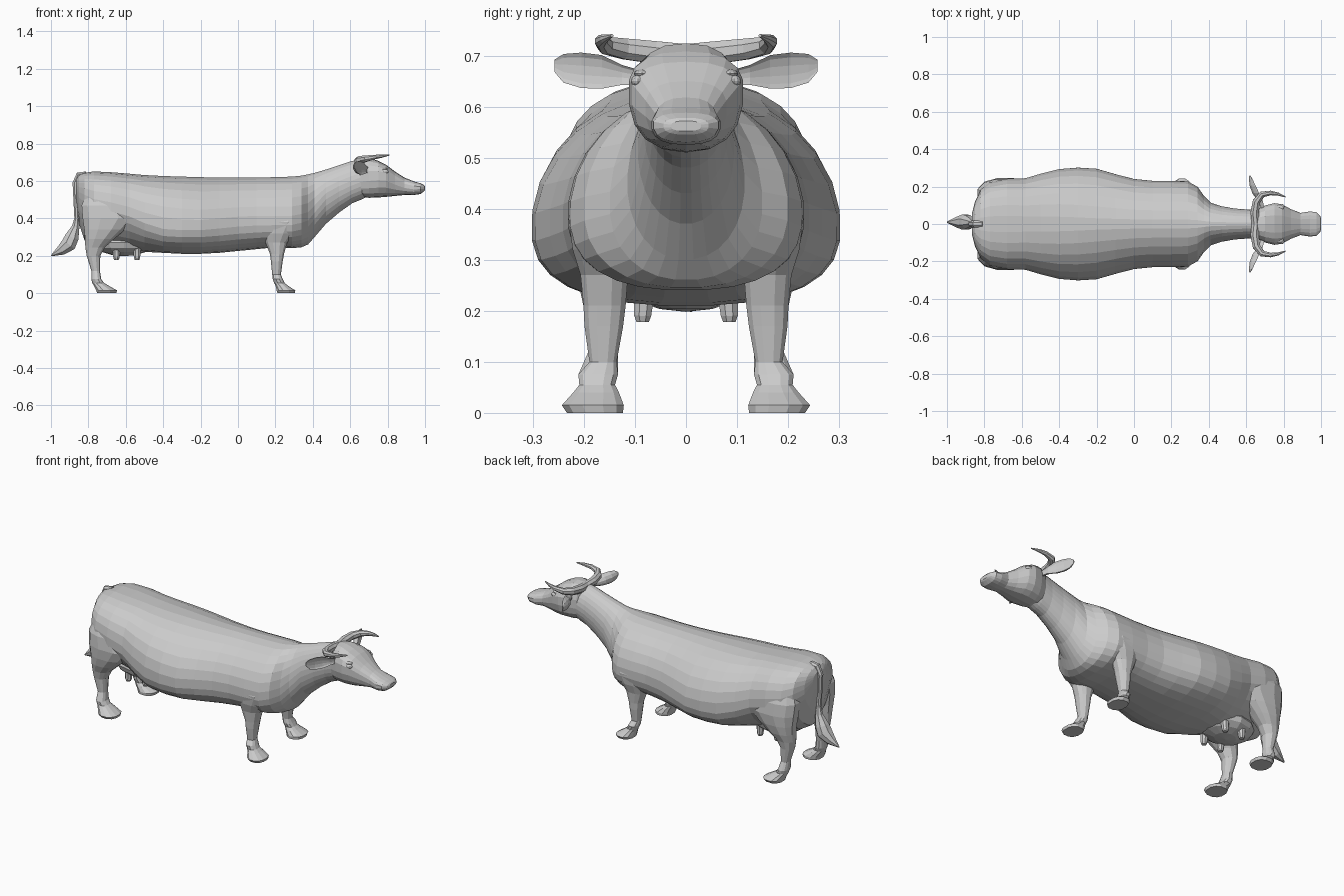
import bpy, bmesh
from math import sin, cos, pi, copysign
from mathutils import Vector, Matrix


def make(name, bm):
    bmesh.ops.recalc_face_normals(bm, faces=bm.faces)
    me = bpy.data.meshes.new(name)
    bm.to_mesh(me)
    bm.free()
    ob = bpy.data.objects.new(name, me)
    bpy.context.collection.objects.link(ob)
    return ob


def loft(name, rings, mirror=False):
    """Skin a list of closed rings and cap both ends."""
    bm = bmesh.new()
    vs = [[bm.verts.new(p) for p in r] for r in rings]
    n = len(vs[0])
    for a, b in zip(vs, vs[1:]):
        for i in range(n):
            j = (i + 1) % n
            bm.faces.new((a[i], a[j], b[j], b[i]))
    bm.faces.new(vs[0])
    bm.faces.new(vs[-1])
    ob = make(name, bm)
    if mirror:
        m = ob.modifiers.new("Mirror", 'MIRROR')
        m.use_axis = (False, True, False)
        m.use_mirror_merge = False
    return ob


def unit(n, p=1.0, q=None):
    """Superellipse outline points, exponent p above and q below."""
    out = []
    for i in range(n):
        t = 2 * pi * (i + 0.5) / n
        e = p if sin(t) > 0 or q is None else q
        out.append((copysign(abs(cos(t)) ** e, cos(t)), copysign(abs(sin(t)) ** e, sin(t))))
    return out


def slices(keys, n, upper, lower):
    """Upright rings from (x, bottom, top, half width, height of widest point)."""
    return [[(x, w * c, zw + s * ((zt - zw) if s > 0 else (zw - zb)))
             for c, s in unit(n, upper(x), lower(x))] for x, zb, zt, w, zw in keys]


def columns(keys, n=12):
    """Level rings from (z, x0, x1, y0, y1)."""
    return [[((x0 + x1) / 2 + (x1 - x0) / 2 * c, (y0 + y1) / 2 + (y1 - y0) / 2 * s, z)
             for c, s in unit(n, 0.85)] for z, x0, x1, y0, y1 in keys]


def tube(name, keys, ref, n=8, mirror=False):
    """Round tapered tube through (x, y, z, radius)."""
    pts = [Vector(k[:3]) for k in keys]
    rings = []
    for i, k in enumerate(keys):
        t = (pts[min(i + 1, len(pts) - 1)] - pts[max(i - 1, 0)]).normalized()
        u = t.cross(Vector(ref)).normalized()
        v = t.cross(u)
        rings.append([pts[i] + k[3] * (c * u + s * v) for c, s in unit(n)])
    return loft(name, rings, mirror)


def blob(name, loc, size, mirror=False):
    bm = bmesh.new()
    bmesh.ops.create_uvsphere(bm, u_segments=12, v_segments=8, radius=1,
                              matrix=Matrix.LocRotScale(Vector(loc), None, Vector(size)))
    ob = make(name, bm)
    if mirror:
        ob.modifiers.new("Mirror", 'MIRROR').use_axis = (False, True, False)
    return ob


def ramp(x, x0, x1, a, b):
    return a + (b - a) * min(1, max(0, (x - x0) / (x1 - x0)))


def belly_shape(x):
    """Tucked flank, full belly, round neck."""
    return ramp(x, -.62, -.42, 1.3, .78) if x < 0 else ramp(x, .25, .42, .78, .95)


# trunk and neck: boxy hips, sloping shoulders, full belly
loft("body", slices([
    (-.865, .50, .61, .06, .56), (-.85, .37, .632, .12, .52), (-.82, .28, .645, .185, .5),
    (-.77, .25, .652, .225, .47), (-.68, .235, .648, .243, .45), (-.58, .225, .64, .246, .425),
    (-.5, .22, .633, .27, .395), (-.4, .215, .628, .295, .372), (-.3, .21, .625, .303, .365),
    (-.2, .21, .622, .297, .365), (-.1, .215, .62, .268, .375), (0, .225, .62, .242, .385),
    (.1, .235, .62, .232, .39), (.2, .245, .622, .232, .39), (.29, .24, .625, .228, .39),
    (.34, .245, .63, .2, .4), (.375, .26, .637, .15, .41), (.41, .3, .645, .115, .45),
    (.47, .37, .662, .095, .52), (.54, .43, .685, .083, .56), (.61, .48, .708, .078, .59),
    (.66, .50, .715, .08, .61), (.70, .52, .70, .07, .62)], 28,
    lambda x: ramp(x, -.65, -.2, .78, 1.04), belly_shape))

# head and muzzle
loft("head", slices([
    (.63, .53, .70, .05, .62), (.655, .515, .722, .08, .62), (.70, .51, .724, .1, .63),
    (.75, .512, .708, .113, .635), (.79, .515, .688, .107, .63), (.84, .52, .65, .08, .60),
    (.89, .525, .618, .06, .575), (.94, .525, .598, .068, .565), (.975, .53, .588, .064, .565),
    (.995, .545, .578, .045, .563), (1.0, .552, .572, .03, .562)], 18,
    lambda x: .82, lambda x: .8))
blob("eyes", (.785, .094, .65), (.02, .014, .012), True)
blob("brows", (.775, .086, .665), (.025, .016, .008), True)
blob("nostrils", (.98, .036, .568), (.012, .014, .009), True)

# horns sweep out, then forward
tube("horns", [(.65, 0, .702, .022), (.645, .06, .706, .024), (.655, .12, .713, .022),
               (.685, .158, .72, .018), (.73, .166, .728, .013), (.77, .16, .733, .009),
               (.81, .145, .739, .003)], (0, 0, 1), 8, True)

# cupped leaf-shaped ears
ear = []
for x, y, z, h, d in [(.69, .08, .655, .014, .02), (.675, .125, .662, .02, .032),
                      (.652, .165, .668, .034, .042), (.635, .205, .671, .036, .036),
                      (.625, .24, .675, .029, .022), (.62, .258, .68, .012, .008)]:
    ear.append([(x - d * (s if s > 0 else -.35 * s) + d * .5, y, z + h * c) for c, s in unit(12)])
loft("ears", ear, True)

# legs with hooves
loft("front_legs", columns([
    (.50, .18, .31, .08, .165), (.44, .15, .34, .08, .215), (.38, .125, .34, .09, .232),
    (.32, .13, .30, .10, .224), (.27, .145, .265, .112, .208), (.21, .17, .247, .117, .202),
    (.17, .175, .24, .122, .20), (.10, .182, .23, .135, .19), (.075, .185, .24, .132, .212),
    (.055, .192, .25, .138, .21), (.04, .2, .268, .13, .222), (.015, .205, .308, .12, .245),
    (.0, .21, .305, .122, .235)]), True)
loft("hind_legs", columns([
    (.54, -.81, -.64, .08, .21), (.47, -.84, -.56, .08, .24), (.40, -.835, -.54, .09, .247),
    (.34, -.825, -.60, .10, .24), (.29, -.82, -.66, .105, .228), (.245, -.818, -.71, .115, .21),
    (.20, -.81, -.735, .12, .20), (.12, -.785, -.738, .132, .192), (.075, -.785, -.73, .132, .212),
    (.055, -.78, -.715, .138, .21), (.04, -.772, -.69, .13, .222), (.015, -.76, -.645, .12, .245),
    (.0, -.755, -.65, .122, .235)]), True)

# udder and teats
blob("udder", (-.61, 0, .27), (.16, .135, .072))
for name, x in (("rear_teats", -.65), ("front_teats", -.54)):
    tube(name, [(x, .08, .26, .026), (x, .083, .215, .02), (x, .085, .19, .018),
                (x, .085, .178, .013)], (0, 1, 0), 8, True)

# tail and tuft
tube("tail", [(-.81, 0, .635, .018), (-.85, 0, .63, .02), (-.868, 0, .59, .018),
              (-.866, 0, .48, .014), (-.862, .004, .40, .014), (-.868, .008, .355, .022),
              (-.888, .01, .30, .04), (-.905, .01, .262, .044), (-.945, .01, .23, .03),
              (-.999, .01, .2, .003)], (0, 1, 0), 8)
